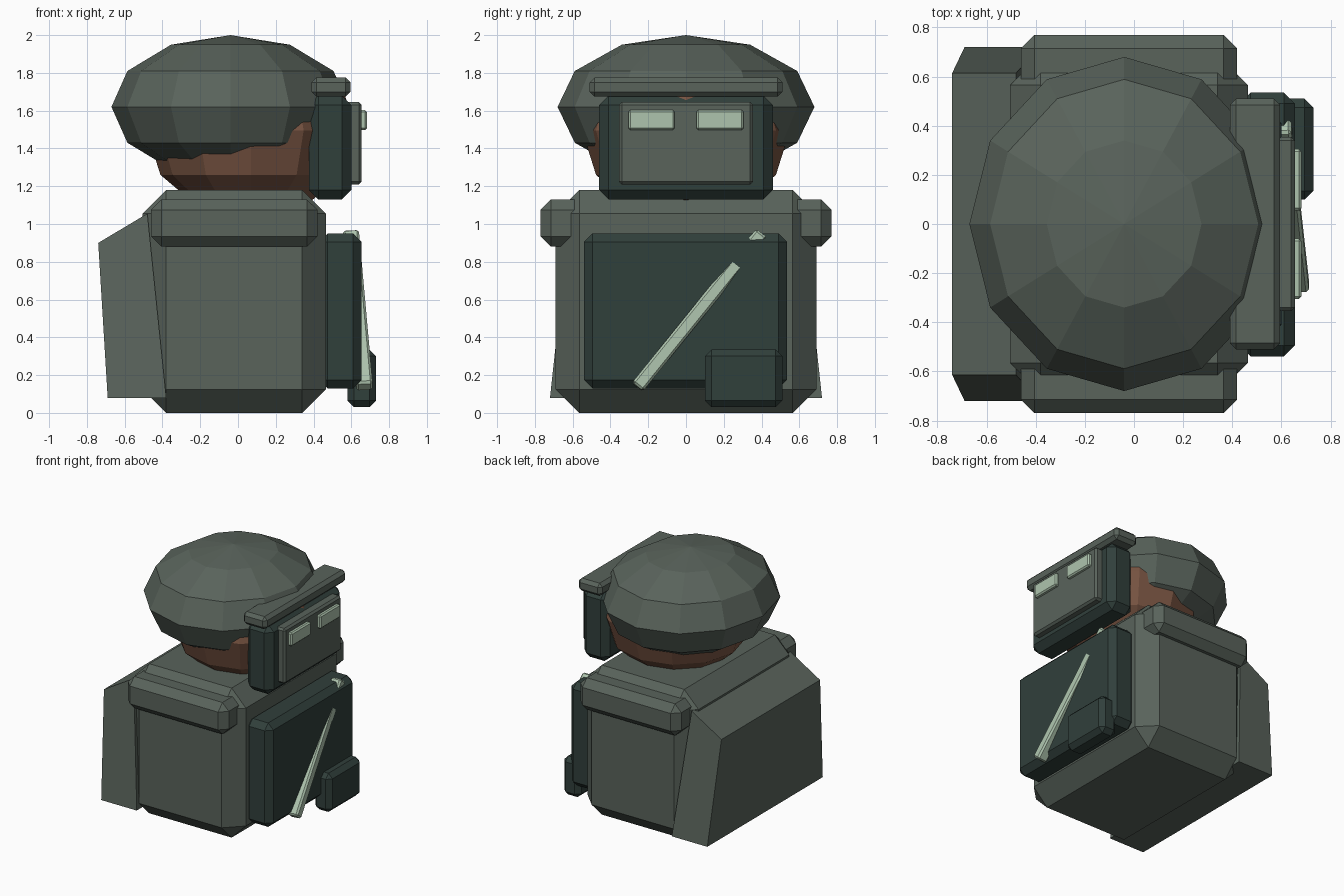
import bpy, bmesh
from mathutils import Matrix, Vector

if "Cube" in bpy.data.objects:
    bpy.data.objects.remove(bpy.data.objects["Cube"])


def material(name, rgb):
    m = bpy.data.materials.new(name)
    m.diffuse_color = (*rgb, 1)
    m.use_nodes = True
    m.node_tree.nodes["Principled BSDF"].inputs["Base Color"].default_value = m.diffuse_color
    return m


CLOTH = material("grey_green_cloth", (0.10, 0.125, 0.105))
DARK = material("dark_armour", (0.03, 0.05, 0.044))
SKIN = material("brown_skin", (0.19, 0.09, 0.055))
LIGHT = material("pale_green", (0.42, 0.55, 0.42))


def finish(name, bm, mat):
    bmesh.ops.recalc_face_normals(bm, faces=bm.faces)
    me = bpy.data.meshes.new(name)
    bm.to_mesh(me)
    bm.free()
    me.materials.append(mat)
    ob = bpy.data.objects.new(name, me)
    bpy.context.collection.objects.link(ob)
    return ob


def chamfer_box(name, xr, yr, zr, bevel, mat, matrix=None):
    """Box given by its ranges, with one flat chamfer on every edge."""
    bm = bmesh.new()
    bmesh.ops.create_cube(bm, size=1)
    for v in bm.verts:
        v.co = Vector([(a + b) / 2 + c * (b - a) for c, (a, b) in zip(v.co, (xr, yr, zr))])
    bmesh.ops.bevel(bm, geom=bm.edges[:], offset=bevel, segments=1, affect='EDGES')
    if matrix:
        bm.transform(matrix)
    return finish(name, bm, mat)


def ellipsoid(name, centre, radii, mat):
    bm = bmesh.new()
    bmesh.ops.create_uvsphere(bm, u_segments=12, v_segments=6, radius=1)
    bm.transform(Matrix.Translation(centre) @ Matrix.Diagonal((*radii, 1)))
    return finish(name, bm, mat)


# torso and shoulder pads
chamfer_box("torso", (-0.505, 0.465), (-0.69, 0.69), (0, 1.18), 0.125, CLOTH)
for side, yr in (("near", (-0.77, -0.45)), ("far", (0.45, 0.77))):
    chamfer_box(side + "_shoulder", (-0.46, 0.42), yr, (0.88, 1.13), 0.055, CLOTH)

# back cape: side profile (x, half width, z) spanned across y
profile = [(-0.69, 0.72, 0.08), (-0.38, 0.72, 0.08), (-0.48, 0.615, 1.055), (-0.74, 0.615, 0.90)]
bm = bmesh.new()
left, right = [[bm.verts.new((x, s * y, z)) for x, y, z in profile] for s in (-1, 1)]
bm.faces.new(left)
bm.faces.new(right)
for i in range(4):
    j = (i + 1) % 4
    bm.faces.new((left[i], left[j], right[j], right[i]))
finish("back_cape", bm, CLOTH)

# head and cap
ellipsoid("head", (0.07, 0, 1.495), (0.555, 0.55, 0.47), SKIN)
ellipsoid("cap", (-0.04, 0, 1.62), (0.63, 0.68, 0.38), CLOTH)

# face mask with brim, plate and eyes
chamfer_box("face_mask", (0.375, 0.60), (-0.46, 0.46), (1.13, 1.68), 0.05, DARK)
chamfer_box("brim", (0.39, 0.595), (-0.51, 0.51), (1.675, 1.775), 0.025, CLOTH)
chamfer_box("face_plate", (0.57, 0.655), (-0.355, 0.355), (1.21, 1.645), 0.015, CLOTH)
for side, yr in (("near", (-0.305, -0.06)), ("far", (0.055, 0.305))):
    chamfer_box(side + "_eye", (0.63, 0.682), yr, (1.497, 1.603), 0.01, LIGHT)

# chest plate and pouch
chamfer_box("chest_plate", (0.43, 0.655), (-0.54, 0.535), (0.13, 0.95), 0.045, DARK)
chamfer_box("pouch", (0.58, 0.73), (0.10, 0.51), (0.03, 0.335), 0.035, DARK)

# diagonal strap leaning into the chest plate
a, b = Vector((0.67, -0.257, 0.137)), Vector((0.597, 0.40, 0.95))
axis = (b - a).normalized()
side_dir = axis.cross(Vector((1, 0, 0))).normalized()
out_dir = side_dir.cross(axis)
frame = Matrix((out_dir, side_dir, axis)).transposed().to_4x4()
half = (b - a).length / 2
chamfer_box("chest_strap", (-0.043, 0.043), (-0.037, 0.037), (-half, half), 0.012, LIGHT,
            Matrix.Translation((a + b) / 2) @ frame)
